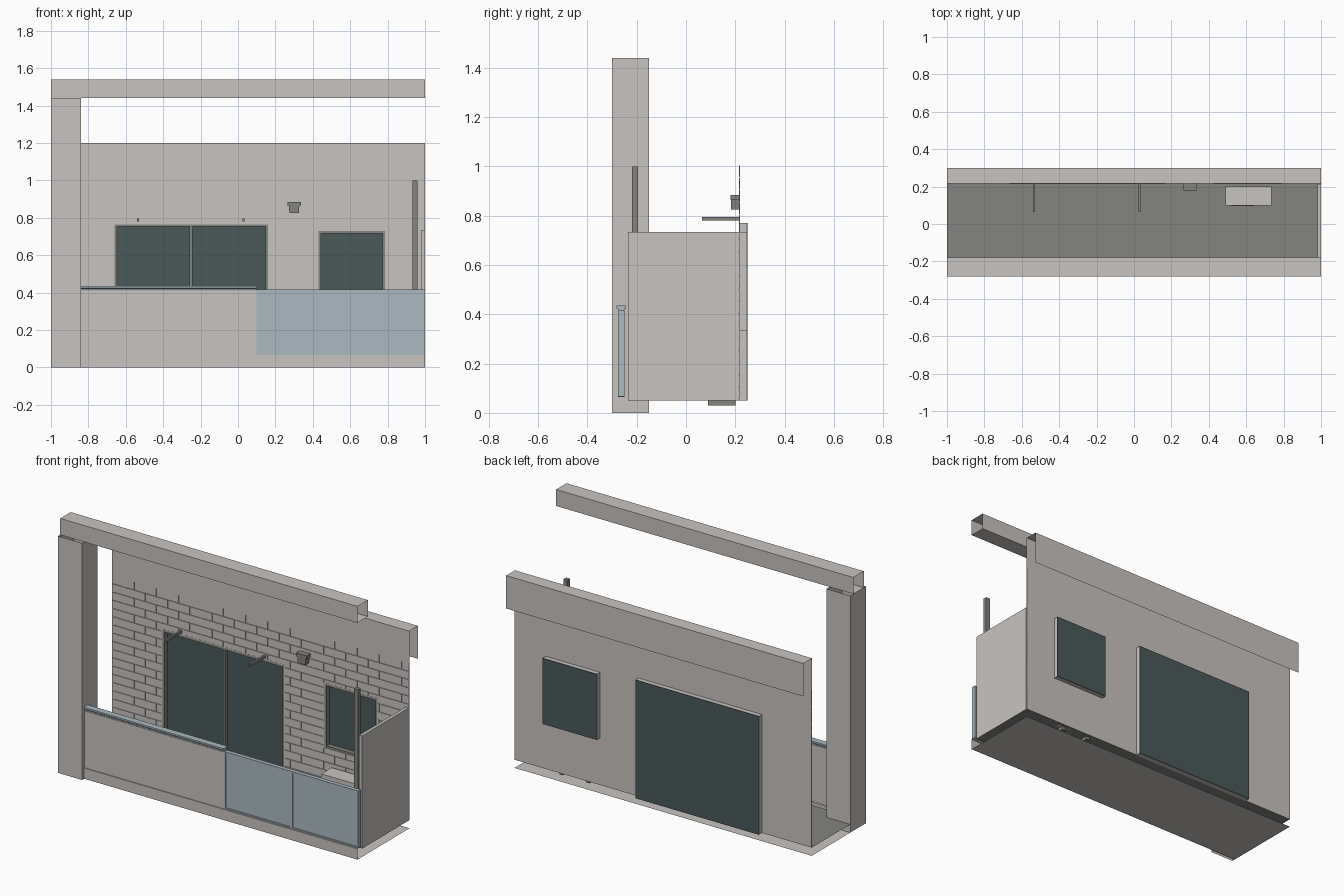
import bpy
import bmesh

cube = bpy.data.objects.get("Cube")
if cube:
    bpy.data.objects.remove(cube, do_unlink=True)


def material(name, rgb):
    m = bpy.data.materials.new(name)
    m.use_nodes = True
    m.diffuse_color = (*rgb, 1)
    m.node_tree.nodes["Principled BSDF"].inputs["Base Color"].default_value = (*rgb, 1)
    return m


PLASTER = material("warm_grey_plaster", (0.58, 0.55, 0.53))
METAL = material("olive_grey_metal", (0.23, 0.235, 0.21))
PANE = material("dark_window_glass", (0.07, 0.10, 0.10))
RAIL = material("pale_blue_glass", (0.41, 0.49, 0.53))


def finish(name, bm, mat):
    mesh = bpy.data.meshes.new(name)
    bm.to_mesh(mesh)
    bm.free()
    mesh.materials.append(mat)
    obj = bpy.data.objects.new(name, mesh)
    bpy.context.collection.objects.link(obj)
    return obj


def add_box(bm, xs, ys, zs, skip=""):
    """Box from ranges; skip lists the axes whose two end faces stay open."""
    v = [bm.verts.new((x, y, z)) for x in xs for y in ys for z in zs]
    sides = {"x": ((0, 1, 3, 2), (4, 6, 7, 5)),
             "y": ((0, 4, 5, 1), (2, 3, 7, 6)),
             "z": ((0, 2, 6, 4), (1, 5, 7, 3))}
    for axis, faces in sides.items():
        if axis not in skip:
            for f in faces:
                bm.faces.new([v[i] for i in f])


def boxes(name, mat, *ranges, skip=""):
    bm = bmesh.new()
    for r in ranges:
        add_box(bm, *r, skip=skip)
    return finish(name, bm, mat)


def extrude_profile(name, mat, points, xs, closed=False):
    """Sweep a (y, z) profile along x."""
    bm = bmesh.new()
    a, b = [[bm.verts.new((x, y, z)) for y, z in points] for x in xs]
    n = len(points)
    for i in range(n if closed else n - 1):
        j = (i + 1) % n
        bm.faces.new((a[i], a[j], b[j], b[i]))
    if closed:
        bm.faces.new(a[::-1])
        bm.faces.new(b)
    return finish(name, bm, mat)


def subtract(rect, hole):
    """Pieces of an x-z rectangle left around a rectangular hole."""
    x0, x1, z0, z1 = rect
    a, b, c, d = max(x0, hole[0]), min(x1, hole[1]), max(z0, hole[2]), min(z1, hole[3])
    if a >= b or c >= d:
        return [rect]
    parts = [(x0, a, z0, z1), (b, x1, z0, z1), (a, b, z0, c), (a, b, d, z1)]
    return [p for p in parts if p[1] - p[0] > 0.001 and p[3] - p[2] > 0.001]


DOOR = (-0.665, 0.165, 0.05, 0.77)
WINDOW = (0.425, 0.79, 0.335, 0.735)


def around_openings(rect):
    return [q for p in subtract(rect, DOOR) for q in subtract(p, WINDOW)]


# Corner pillar and overhead beam, hollow with open ends
boxes("pillar", PLASTER, ((-1, -0.84), (-0.3, -0.15), (0, 1.44)), skip="z")
boxes("overhead_beam", PLASTER, ((-1, 1), (-0.28, -0.18), (1.44, 1.54)), skip="x")

# Base edge with underside, and the floor
extrude_profile("base_edge", PLASTER,
                [(-0.235, 0.065), (-0.28, 0.065), (-0.28, 0), (0.22, 0)], (-1, 1))
extrude_profile("floor", METAL, [(-0.235, 0.05), (0.22, 0.05)], (-1, 1))

# Back wall with openings
bm = bmesh.new()
for x0, x1, z0, z1 in around_openings((-1, 1, 0.05, 1.2)):
    bm.faces.new([bm.verts.new((x, 0.22, z))
                  for x, z in ((x0, z0), (x1, z0), (x1, z1), (x0, z1))])
finish("back_wall", bm, PLASTER)
extrude_profile("wall_top_overhang", PLASTER,
                [(0.216, 1.003), (0.216, 1.2), (0.30, 1.2), (0.30, 1.0)], (-1, 1))

# Brick cladding in running bond
bm = bmesh.new()
LENGTH, HEIGHT, GAP = 0.15, 0.05, 0.0015
for row in range(19):
    z = 0.055 + row * HEIGHT
    x = -1.0 - (row % 2) * LENGTH / 2
    while x < 1:
        brick = (max(x, -1) + GAP, min(x + LENGTH, 1) - GAP, z + GAP, z + HEIGHT - GAP)
        if brick[1] > brick[0]:
            for x0, x1, z0, z1 in around_openings(brick):
                add_box(bm, (x0, x1), (0.216, 0.22), (z0, z1))
        x += LENGTH
finish("brick_cladding", bm, PLASTER)


# Recessed door and window
def border(rect, width, ys):
    x0, x1, z0, z1 = rect
    w = width
    return [((x0, x0 + w), ys, (z0, z1)), ((x1 - w, x1), ys, (z0, z1)),
            ((x0 + w, x1 - w), ys, (z0, z0 + w)), ((x0 + w, x1 - w), ys, (z1 - w, z1))]


def opening(name, rect, mullions=()):
    x0, x1, z0, z1 = rect
    c = 0.005
    boxes(name + "_casing", PLASTER, *border(rect, c, (0.215, 0.246)))
    frame = border((x0 + c, x1 - c, z0 + c, z1 - c), 0.013, (0.217, 0.246))
    frame += [((m - 0.008, m + 0.008), (0.222, 0.246), (z0 + 0.018, z1 - 0.018))
              for m in mullions]
    boxes(name + "_frame", METAL, *frame)
    boxes(name + "_glass", PANE, ((x0, x1), (0.246, 0.25), (z0, z1)))


opening("sliding_door", DOOR, (-0.25,))
opening("window", WINDOW)

# Side partition and post
boxes("side_partition", PLASTER, ((0.98, 1), (-0.235, 0.215), (0.05, 0.735)))
boxes("post", METAL, ((0.933, 0.96), (-0.22, -0.195), (0.05, 1.0)))

# Balustrade: solid panel with cap, then two framed glass panels
boxes("solid_balustrade", PLASTER, ((-0.84, 0.1), (-0.275, -0.25), (0.065, 0.41)))
extrude_profile("balustrade_cap", RAIL,
                [(-0.272, 0.405), (-0.253, 0.405), (-0.25, 0.42), (-0.243, 0.425),
                 (-0.243, 0.435), (-0.282, 0.435), (-0.282, 0.425), (-0.275, 0.42)],
                (-0.84, 0.1), closed=True)
for side, x0, x1 in (("inner", 0.1, 0.55), ("outer", 0.55, 1.0)):
    boxes(side + "_glass_panel", RAIL, ((x0 + 0.004, x1 - 0.004), (-0.27, -0.255), (0.07, 0.41)))
    boxes(side + "_glass_frame", RAIL, *border((x0, x1, 0.066, 0.415), 0.008, (-0.275, -0.25)))

# Outdoor cooling unit with feet and grille
boxes("cooling_unit", PLASTER, ((0.49, 0.735), (0.10, 0.20), (0.05, 0.24)))
boxes("cooling_unit_feet", METAL,
      *[((x - 0.012, x + 0.012), (0.09, 0.20), (0.03, 0.052)) for x in (0.52, 0.70)])
bm = bmesh.new()
bmesh.ops.create_cone(bm, cap_ends=True, segments=24, radius1=0.06, radius2=0.06, depth=0.006)
grille = finish("cooling_unit_grille", bm, METAL)
grille.rotation_euler.x = 1.5708
grille.location = (0.58, 0.098, 0.145)

# Drying-pole arms
for side, x in (("right", -0.535), ("left", 0.03)):
    boxes(side + "_pole_arm", METAL, ((x - 0.006, x + 0.006), (0.065, 0.216), (0.78, 0.795)))

# Wall lamp: tapered body under a wider rim
bm = bmesh.new()
add_box(bm, (0.272, 0.328), (0.182, 0.216), (0.825, 0.865))
for v in bm.verts:
    if v.co.z < 0.84:
        v.co.x = 0.3 + (v.co.x - 0.3) * 0.9
add_box(bm, (0.264, 0.336), (0.18, 0.216), (0.865, 0.885))
finish("wall_lamp", bm, METAL)
